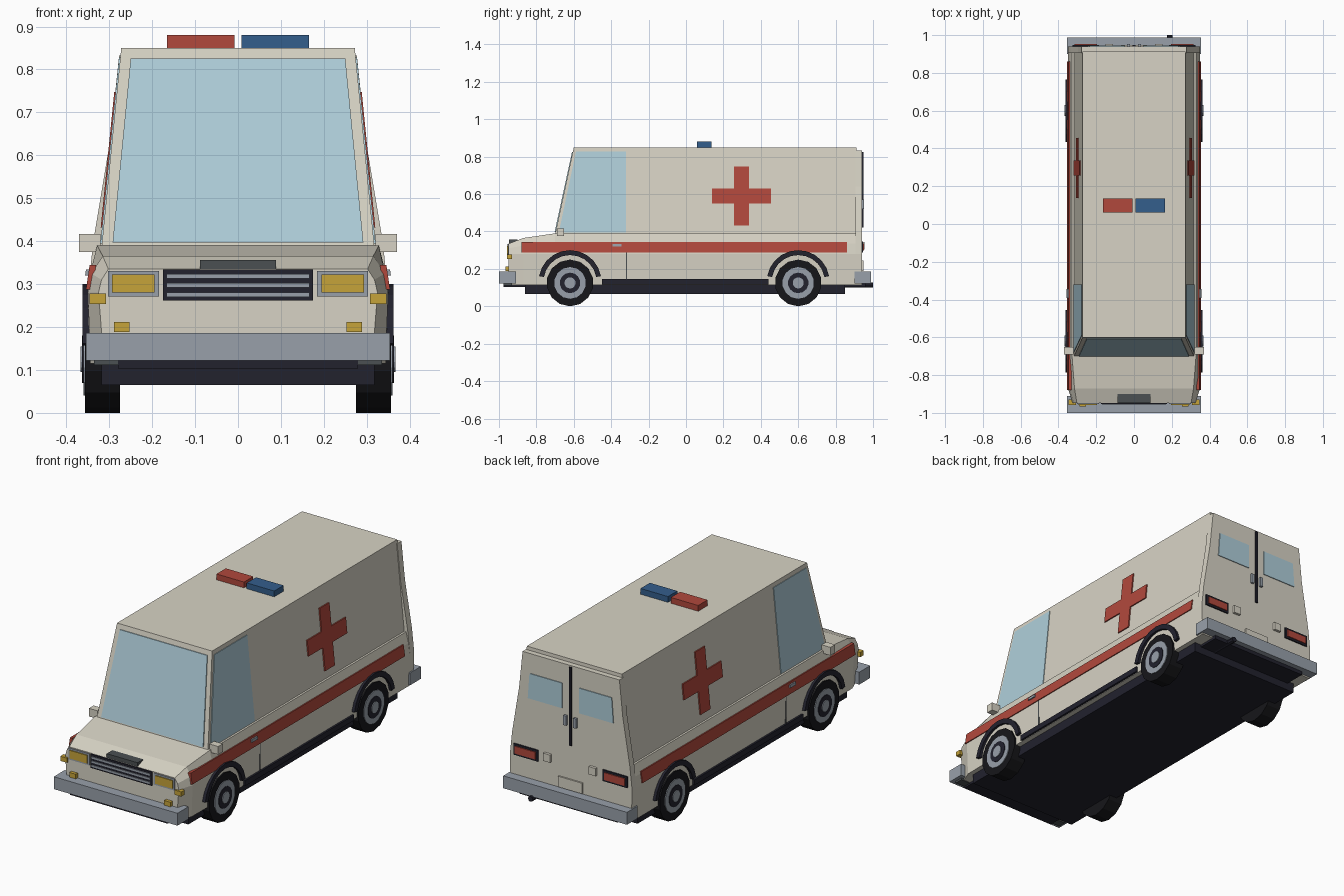
import bpy, bmesh, math

if "Cube" in bpy.data.objects:
    bpy.data.objects.remove(bpy.data.objects["Cube"])

def mat(name, r, g, b):
    m = bpy.data.materials.new(name)
    m.diffuse_color = (r, g, b, 1)
    m.use_nodes = True
    m.node_tree.nodes["Principled BSDF"].inputs["Base Color"].default_value = m.diffuse_color
    return m

CREAM = mat("cream paint", .68, .65, .555)
RED = mat("red", .44, .065, .045)
BLUE = mat("blue", .034, .112, .262)
GLASS = mat("pale glass", .43, .62, .70)
YELLOW = mat("amber", .565, .371, .042)
GREY = mat("light grey metal", .314, .352, .402)
TRIM = mat("dark trim", .016, .016, .027)
TYRE = mat("tyre black", .008, .008, .01)
DARK = mat("dark grey", .07, .08, .085)

# loft closed loops of points into a capped solid, optionally mirrored in x
def loft(name, loops, m, mirror=False):
    bm = bmesh.new()
    rings = [[bm.verts.new(p) for p in lp] for lp in loops]
    n = len(rings[0])
    for a, b in zip(rings, rings[1:]):
        for i in range(n):
            j = (i + 1) % n
            bm.faces.new((a[i], a[j], b[j], b[i]))
    bm.faces.new(rings[0])
    bm.faces.new(rings[-1][::-1])
    bmesh.ops.recalc_face_normals(bm, faces=bm.faces)
    me = bpy.data.meshes.new(name)
    bm.to_mesh(me)
    bm.free()
    me.materials.append(m)
    ob = bpy.data.objects.new(name, me)
    bpy.context.collection.objects.link(ob)
    if mirror:
        ob.modifiers.new("mirror", 'MIRROR')
    return ob

# planes that plates are mapped on: (u, v, depth) -> xyz
def flat_side(u, v, d): return (d, u, v)
def upper_side(u, v, d): return (.318 - .1 * (v - .39) + d, u, v)
def belt_side(u, v, d): return (.3495 - .15 * (v - .285) + d, u, v)
def screen(u, v, d): return (u, -.70 + (v - .39) * .1 / .46 - d, v)
def nose(u, v, d): return (u, -.948 - d, v)
def rear(u, v, d): return (u, .94 + d, v)

def plate(name, pts, plane, d0, d1, m, mirror=False):
    return loft(name, [[plane(u, v, d) for u, v in pts] for d in (d0, d1)], m, mirror)

def rect(u0, u1, v0, v1):
    return [(u0, v0), (u1, v0), (u1, v1), (u0, v1)]

def box(name, x0, x1, y0, y1, z0, z1, m, mirror=False):
    return plate(name, rect(y0, y1, z0, z1), flat_side, x0, x1, m, mirror)

def section(y, half):
    return [(x, y, z) for x, z in half] + [(-x, y, z) for x, z in half[::-1]]

# lower body with hood and chamfered nose corners
full = [(.345, .115), (.35, .28), (.342, .335), (.328, .39)]
loft("lower_body", [
    section(-.948, [(.312, .115), (.325, .28), (.318, .31), (.302, .335)]),
    section(-.87, [(.343, .115), (.35, .28), (.342, .325), (.315, .365)]),
    section(-.70, full),
    section(.92, full)], CREAM)

# upper body, tapering to the roof
loft("upper_body", [
    [(-.318, -.70, .385), (.318, -.70, .385), (.318, .925, .385), (-.318, .925, .385)],
    [(-.272, -.60, .85), (.272, -.60, .85), (.272, .912, .85), (-.272, .912, .85)]], CREAM)

# rear door frame
loft("rear_frame", [section(y, [(.345, .115), (.35, .28), (.337, .40), (.297, .64), (.277, .832)])
                    for y in (.905, .94)], CREAM)

# glass
plate("windshield", [(-.292, .397), (.292, .397), (.25, .825), (-.25, .825)], screen, -.01, .004, GLASS)
plate("side_window", [(-.68, .395), (-.32, .395), (-.32, .828), (-.588, .828)],
      upper_side, -.01, .003, GLASS, True)
plate("rear_window", [(.048, .60), (.245, .60), (.235, .73), (.048, .73)], rear, -.01, .004, GLASS, True)

# side stripe, cross, door seam and handle
plate("side_stripe", rect(-.88, .86, .288, .345), belt_side, -.01, .005, RED, True)
c, z, a, L = .296, .59, .04, .158
plate("side_cross", [(c - a, z - L), (c + a, z - L), (c + a, z - a), (c + L, z - a), (c + L, z + a),
                     (c + a, z + a), (c + a, z + L), (c - a, z + L), (c - a, z + a), (c - L, z + a),
                     (c - L, z - a), (c - a, z - a)], upper_side, -.004, .006, RED, True)
plate("door_seam", rect(-.32, -.316, .145, .288), flat_side, .34, .3505, DARK, True)
plate("door_handle", rect(-.392, -.345, .32, .334), belt_side, 0, .012, GREY, True)
box("wing_mirror", .32, .37, -.69, -.652, .375, .417, CREAM, True)

# wheels, arches and sills
def disc(y, r, n=14):
    return [(y + r * math.sin(2 * math.pi * i / n), .125 - r * math.cos(2 * math.pi * i / n)) for i in range(n)]

for end, y in (("front", -.62), ("rear", .60)):
    for part, r, d0, d1, m in (("tyre", .125, .275, .356, TYRE), ("rim", .085, .34, .360, GREY),
                               ("rim_recess", .055, .35, .363, TRIM), ("hub_cap", .03, .35, .367, GREY)):
        plate(f"{end}_{part}", disc(y, r), flat_side, d0, d1, m, True)
    angles = [math.radians(10 + 16 * i) for i in range(11)]
    arc = [(y + .168 * math.cos(t), .132 + .168 * math.sin(t)) for t in angles]
    arc += [(y + .142 * math.cos(t), .132 + .142 * math.sin(t)) for t in angles[::-1]]
    plate(f"{end}_wheel_arch", arc, flat_side, .335, .362, TRIM, True)
box("side_sill", .335, .356, -.45, .44, .117, .145, TRIM, True)
box("underbody", -.318, .318, -.86, .85, .065, .118, TRIM)

# bumpers and exhaust
box("front_bumper", -.354, .354, -1.0, -.91, .122, .186, GREY)
box("rear_bumper", -.354, .354, .90, .988, .122, .186, GREY)
box("front_valance", -.28, .28, -.975, -.85, .103, .124, TRIM)
box("rear_valance", -.28, .28, .84, .96, .103, .124, TRIM)
box("bumper_foot", .27, .335, -.975, -.93, .112, .124, DARK, True)
loft("exhaust_pipe", [[(.19 + .014 * math.cos(i * math.pi / 4), y, .114 + .014 * math.sin(i * math.pi / 4))
                       for i in range(8)] for y in (.80, 1.0)], TRIM)

# front lights, grille and hood scoop
plate("grille", rect(-.175, .175, .262, .334), nose, -.02, .006, TRIM)
for i in range(3):
    zc = .2755 + .0215 * i
    plate(f"grille_bar_{i + 1}", rect(-.167, .167, zc - .005, zc + .005), nose, 0, .01, GREY)
plate("headlight_frame", rect(.184, .303, .271, .331), nose, -.03, .004, GREY, True)
plate("headlight", rect(.195, .294, .28, .322), nose, 0, .009, YELLOW, True)
box("corner_signal", .308, .346, -.958, -.93, .254, .278, YELLOW, True)
box("fog_light", .253, .289, -.965, -.94, .188, .212, YELLOW, True)
box("hood_scoop", -.088, .088, -.947, -.90, .333, .356, DARK)

# rear door details
plate("rear_door_strip", rect(-.007, .007, .42, .825), rear, -.01, .008, TRIM)
plate("rear_door_handle", rect(.02, .036, .52, .57), rear, -.005, .012, GREY, True)
plate("tail_light_frame", rect(.185, .325, .288, .346), rear, -.01, .007, TRIM, True)
plate("tail_light", rect(.196, .314, .298, .336), rear, 0, .012, RED, True)
plate("reverse_light", rect(.11, .15, .305, .345), rear, -.01, .014, CREAM, True)
plate("blank_plate", rect(-.07, .07, .19, .245), rear, -.01, .008, CREAM)

# roof light bar
box("red_beacon", -.165, -.008, .06, .136, .845, .88, RED)
box("blue_beacon", .008, .165, .06, .136, .845, .88, BLUE)
